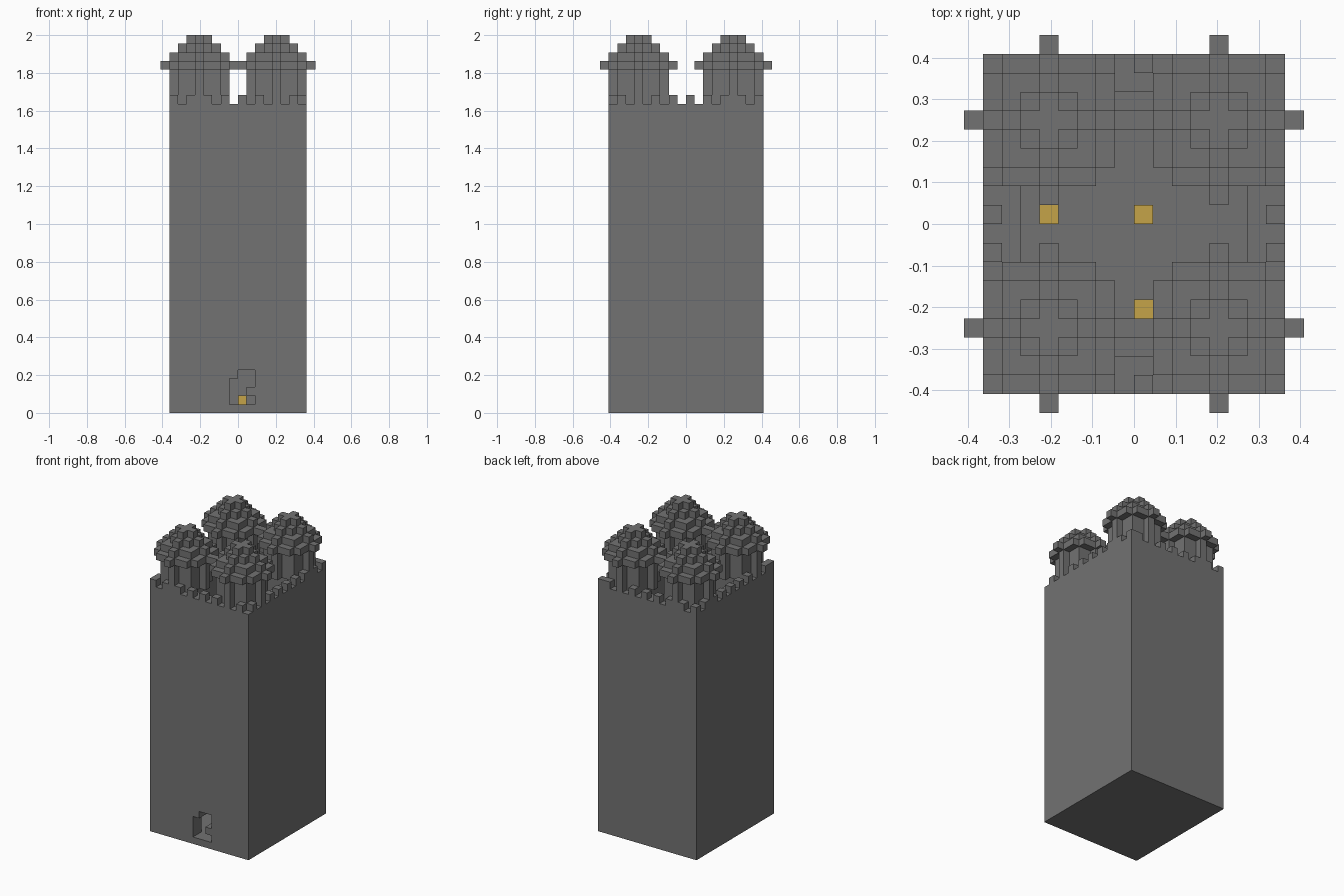
import bpy
import bmesh

U = 2 / 44  # edge length of one block

cube = bpy.data.objects.get("Cube")
if cube:
    bpy.data.objects.remove(cube, do_unlink=True)


def material(name, rgb):
    mat = bpy.data.materials.new(name)
    mat.use_nodes = True
    colour = (*rgb, 1)
    mat.diffuse_color = colour
    bsdf = mat.node_tree.nodes["Principled BSDF"]
    bsdf.inputs["Base Color"].default_value = colour
    bsdf.inputs["Roughness"].default_value = 0.9
    return mat


STONE = material("stone_grey", (0.17, 0.17, 0.17))
GOLD = material("gold", (0.56, 0.37, 0.065))


def block_cells(x0, x1, y0, y1, z0, z1):
    return {(x, y, z) for x in range(x0, x1) for y in range(y0, y1) for z in range(z0, z1)}


def disc_cells(cx, cy, z, r):
    return {(cx + i, cy + j, z) for i in range(-r, r + 1) for j in range(-r, r + 1)
            if i * i + j * j <= r * r}


def build(name, cells, mat):
    """Skin a set of blocks, keeping only the exposed faces."""
    bm = bmesh.new()
    verts = {}

    def vert(p):
        if p not in verts:
            verts[p] = bm.verts.new([c * U for c in p])
        return verts[p]

    for cell in cells:
        for axis in range(3):
            a, b = (axis + 1) % 3, (axis + 2) % 3
            for side in (0, 1):
                neighbour = list(cell)
                neighbour[axis] += 2 * side - 1
                if tuple(neighbour) in cells:
                    continue
                corners = []
                for da, db in ((0, 0), (1, 0), (1, 1), (0, 1)):
                    p = list(cell)
                    p[axis] += side
                    p[a] += da
                    p[b] += db
                    corners.append(vert(tuple(p)))
                bm.faces.new(corners if side else corners[::-1])
    mesh = bpy.data.meshes.new(name)
    bm.to_mesh(mesh)
    bm.free()
    mesh.materials.append(mat)
    obj = bpy.data.objects.new(name, mesh)
    bpy.context.scene.collection.objects.link(obj)
    return obj


# Hollow keep with an open shaft above its floor
WX, WY, TOP = 8, 9, 36
keep = block_cells(-WX, WX, -WY, WY, 0, TOP)
keep -= block_cells(2 - WX, WX - 2, 2 - WY, WY - 2, 1, TOP)

# Ragged doorway through the front wall
for x, z0, z1 in ((-1, 1, 4), (0, 1, 5), (1, 1, 2), (1, 3, 5)):
    keep -= block_cells(x, x + 1, -WY, 2 - WY, z0, z1)

# Battlements on every second block of the outer rim
for x in range(-WX, WX, 2):
    keep |= {(x, -WY, TOP), (x, WY - 1, TOP)}
for y in range(1 - WY, WY, 2):
    keep |= {(-WX, y, TOP), (WX - 1, y, TOP)}
build("keep", keep, STONE)

# Four round corner turrets with stepped roofs
for side, cx in (("right", -5), ("left", 4)):
    for end, cy in (("front", -6), ("back", 5)):
        turret = set()
        for level, radius in enumerate((3, 3, 3, 3, 4, 3, 2, 1)):
            turret |= disc_cells(cx, cy, TOP + level, radius)
        build(f"{end}_{side}_turret", turret, STONE)

# Gold blocks lying on the shaft floor
for i, (x, y) in enumerate(((-5, 0), (0, 0), (0, -5))):
    build(f"gold_block_{i + 1}", {(x, y, 1)}, GOLD)
